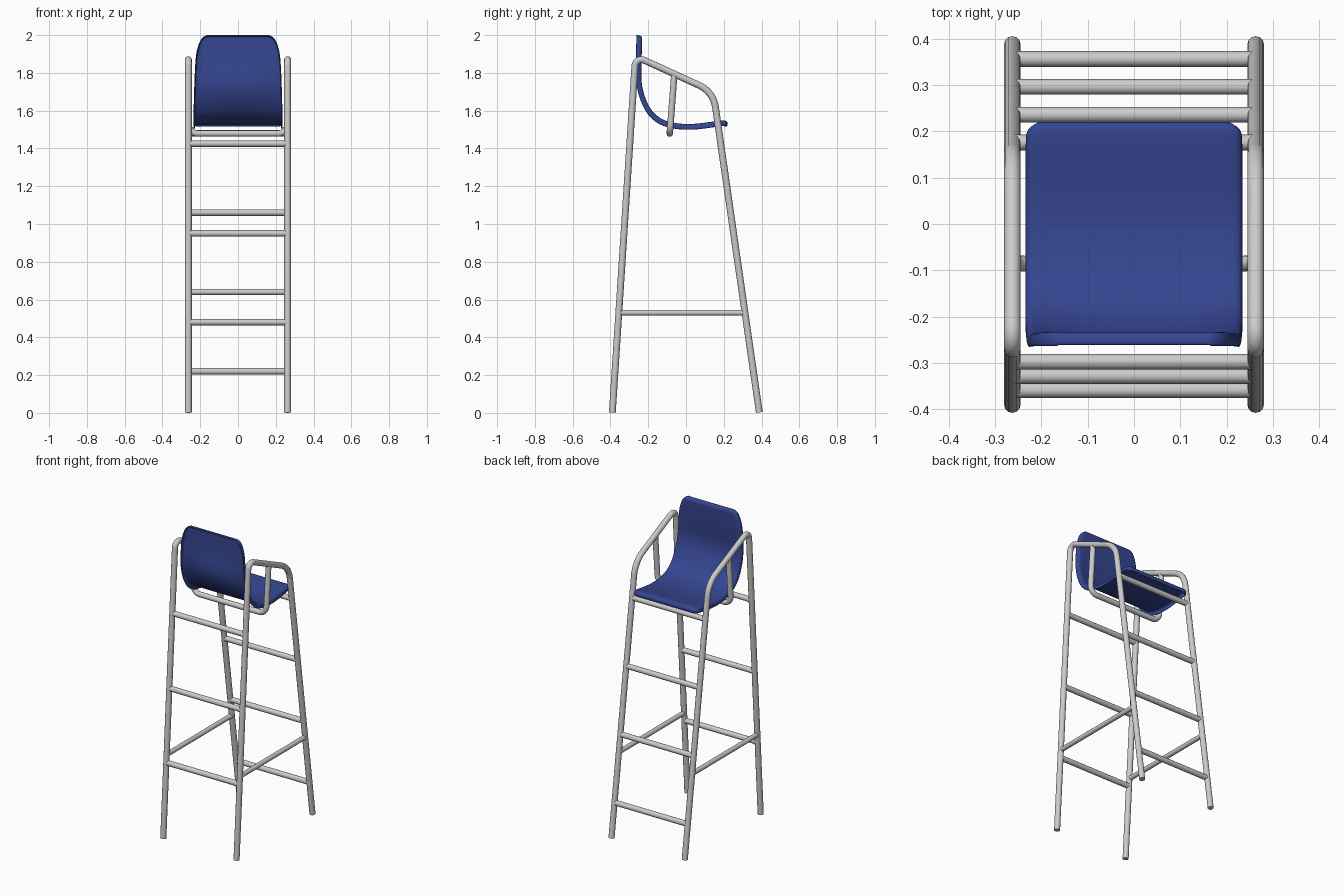
import bpy, bmesh, math
from mathutils import Vector

if "Cube" in bpy.data.objects:
    bpy.data.objects.remove(bpy.data.objects["Cube"])

R = 0.018      # tube radius
X = 0.2628     # side frame offset


def front_y(z):
    return -0.39 + 0.065 * z


def back_y(z):
    return 0.388 - 0.1433 * z


def fillet(pts, radii, n=10):
    """Round the inner corners of a polyline with arcs."""
    pts = [Vector(p) for p in pts]
    out = [pts[0]]
    for i in range(1, len(pts) - 1):
        p, r = pts[i], radii[i - 1]
        a = (pts[i - 1] - p).normalized()
        b = (pts[i + 1] - p).normalized()
        half = a.angle(b) / 2
        centre = p + (a + b).normalized() * (r / math.sin(half))
        d = r / math.tan(half)
        s, e = p + a * d - centre, p + b * d - centre
        ang = s.angle(e)
        for k in range(n + 1):
            t = k / n
            out.append(centre + (s * math.sin((1 - t) * ang) + e * math.sin(t * ang)) / math.sin(ang))
    return out + [pts[-1]]


def tube(name, pts, r=R):
    cu = bpy.data.curves.new(name, 'CURVE')
    cu.dimensions = '3D'
    cu.bevel_depth = r
    cu.bevel_resolution = 4
    cu.use_fill_caps = True
    sp = cu.splines.new('POLY')
    sp.points.add(len(pts) - 1)
    for q, p in zip(sp.points, pts):
        q.co = (*p, 1)
        sp.use_smooth = True
    ob = bpy.data.objects.new(name, cu)
    bpy.context.collection.objects.link(ob)
    return ob


# Side frames: legs and armrest in one bent tube, plus a low side brace
for side, x in (("left", -X), ("right", X)):
    path = [(x, front_y(0), 0.002), (x, front_y(1.888), 1.888),
            (x, back_y(1.70), 1.70), (x, back_y(0), 0.003)]
    tube(side + "_frame", fillet(path, [0.035, 0.15]))
    tube(side + "_brace", [(x, front_y(0.53), 0.53), (x, back_y(0.53), 0.53)], 0.015)

# Cross rungs
for i, z in enumerate((0.48, 0.95, 1.425)):
    tube(f"front_rung_{i + 1}", [(-X, front_y(z), z), (X, front_y(z), z)], 0.017)
for i, z in enumerate((0.22, 0.64, 1.06, 1.48)):
    tube(f"back_rung_{i + 1}", [(-X, back_y(z), z), (X, back_y(z), z)], 0.017)

# U-shaped hoop hanging from the armrests under the seat
tube("seat_hoop", fillet([(-X, -0.062, 1.79), (-X, -0.086, 1.479),
                          (X, -0.086, 1.479), (X, -0.062, 1.79)], [0.05, 0.05]), 0.017)

# Seat shell profile: y, z, half width from the top of the back to the front lip
KEYS = [Vector(k) for k in (
    (-.236, 1.997, .165), (-.236, 1.985, .187), (-.236, 1.955, .204), (-.237, 1.90, .219),
    (-.238, 1.82, .225), (-.236, 1.75, .228), (-.22, 1.675, .231), (-.187, 1.605, .232),
    (-.15, 1.567, .232), (-.10, 1.54, .232), (0, 1.525, .232), (.10, 1.533, .232),
    (.18, 1.545, .231), (.207, 1.545, .226), (.222, 1.541, .205))]


def profile(s):
    n = len(KEYS) - 1
    i = min(max(int(s), 0), n - 1)
    t = s - i
    p0, p1, p2, p3 = (KEYS[min(max(j, 0), n)] for j in range(i - 1, i + 3))
    return 0.5 * (2 * p1 + (p2 - p0) * t + (2 * p0 - 5 * p1 + 4 * p2 - p3) * t * t
                  + (3 * p1 - p0 - 3 * p2 + p3) * t ** 3)


# The rim is folded away from the sitter by these drops
end = len(KEYS) - 1
rows = [(0, .026), (0, .012), (.4, .002)]
rows += [(1 + k / 2, 0) for k in range(2 * end - 3)]
rows += [(end - .4, .002), (end, .012), (end, .026)]
half = [(1, .028), (1, .012), (.98, .002), (.94, 0), (.8, 0), (.6, 0), (.4, 0), (.2, 0)]
cols = [(-u, d) for u, d in half] + [(0, 0)] + half[::-1]

bm = bmesh.new()
grid = []
for s, rd in rows:
    p = profile(s)
    t = profile(min(s + .05, end)) - profile(max(s - .05, 0))
    nrm = Vector((0, t.y, -t.x)).normalized()
    line = []
    for u, cd in cols:
        co = Vector((u * p.z, p.x, p.y)) + nrm * max(rd, cd)
        # slight lumbar hollow in the back
        co.y -= .015 * (1 - u * u) * math.exp(-((p.y - 1.72) / .1) ** 2)
        line.append(bm.verts.new(co))
    grid.append(line)
for a, b in zip(grid, grid[1:]):
    for j in range(len(cols) - 1):
        bm.faces.new((a[j], b[j], b[j + 1], a[j + 1]))
bmesh.ops.recalc_face_normals(bm, faces=bm.faces)
me = bpy.data.meshes.new("seat_shell")
bm.to_mesh(me)
bm.free()
seat = bpy.data.objects.new("seat_shell", me)
bpy.context.collection.objects.link(seat)
me.shade_smooth()
mod = seat.modifiers.new("thickness", 'SOLIDIFY')
mod.thickness = 0.006
mod.offset = 0
mod = seat.modifiers.new("smooth", 'SUBSURF')
mod.levels = mod.render_levels = 1
blue = bpy.data.materials.new("seat_blue")
blue.diffuse_color = (0.035, 0.06, 0.28, 1)
blue.use_nodes = True
blue.node_tree.nodes["Principled BSDF"].inputs["Base Color"].default_value = blue.diffuse_color
me.materials.append(blue)
